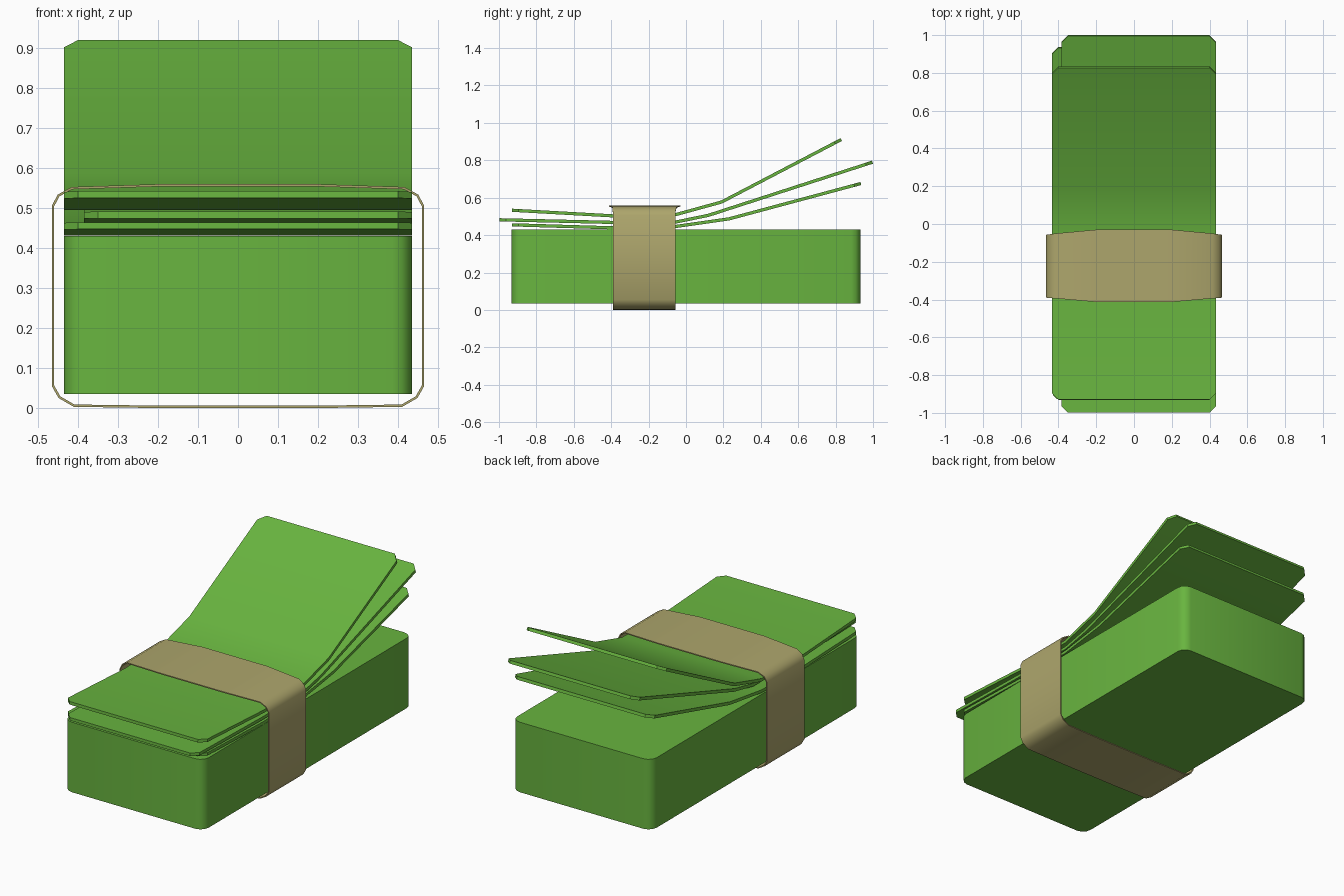
import bpy, bmesh, math

if "Cube" in bpy.data.objects:
    bpy.data.objects.remove(bpy.data.objects["Cube"])


def material(name, color):
    m = bpy.data.materials.new(name)
    m.diffuse_color = (*color, 1)
    m.use_nodes = True
    m.node_tree.nodes["Principled BSDF"].inputs["Base Color"].default_value = m.diffuse_color
    return m


GREEN = material("note_green", (0.14, 0.46, 0.05))
TAN = material("band_tan", (0.42, 0.38, 0.15))


def finish(bm, name, mat, thickness=0, offset=0):
    bmesh.ops.recalc_face_normals(bm, faces=bm.faces)
    me = bpy.data.meshes.new(name)
    bm.to_mesh(me)
    bm.free()
    ob = bpy.data.objects.new(name, me)
    bpy.context.collection.objects.link(ob)
    me.materials.append(mat)
    bpy.ops.object.select_all(action='DESELECT')
    ob.select_set(True)
    bpy.context.view_layer.objects.active = ob
    if thickness:
        s = ob.modifiers.new("thickness", 'SOLIDIFY')
        s.thickness, s.offset = thickness, offset
        bpy.ops.object.modifier_apply(modifier=s.name)
    bpy.ops.object.shade_smooth_by_angle(angle=math.radians(40))
    return ob


def strip(bm, rows, closed=False):
    # skin quads between successive pairs of points
    vs = [[bm.verts.new(p) for p in r] for r in rows]
    pairs = list(zip(vs, vs[1:])) + ([(vs[-1], vs[0])] if closed else [])
    for a, b in pairs:
        bm.faces.new((a[0], a[1], b[1], b[0]))


# solid stack of notes with rounded vertical corners
bm = bmesh.new()
bmesh.ops.create_cube(bm, size=1)
for v in bm.verts:
    v.co = (v.co.x * 0.87, v.co.y * 1.865, 0.2325 + v.co.z * 0.395)
upright = [e for e in bm.edges if abs(e.verts[0].co.z - e.verts[1].co.z) > 0.1]
bmesh.ops.bevel(bm, geom=upright, offset=0.05, segments=3, profile=0.5, affect='EDGES')
finish(bm, "note_stack", GREEN)


# loose bent notes: a y-z profile swept across x, with clipped corners
def note(name, x0, x1, profile, thick=0.017, clip=0.035):
    def towards(a, b):
        t = clip / abs(b[0] - a[0])
        return (a[0] + (b[0] - a[0]) * t, a[1] + (b[1] - a[1]) * t)

    pts = [profile[0], towards(profile[0], profile[1]), *profile[1:-1],
           towards(profile[-1], profile[-2]), profile[-1]]
    rows = []
    for i, (y, z) in enumerate(pts):
        c = clip if i in (0, len(pts) - 1) else 0
        rows.append(((x0 + c, y, z), (x1 - c, y, z)))
    bm = bmesh.new()
    strip(bm, rows)
    finish(bm, name, GREEN, thick)


note("top_note", -0.435, 0.435,
     [(-0.93, 0.533), (-0.39, 0.503), (-0.05, 0.511), (0.19, 0.577), (0.83, 0.911)])
note("middle_note", -0.385, 0.435,
     [(-0.998, 0.482), (-0.39, 0.468), (-0.05, 0.471), (0.12, 0.506), (0.997, 0.790)])
note("lower_note", -0.435, 0.435,
     [(-0.93, 0.455), (-0.39, 0.439), (-0.05, 0.447), (0.23, 0.487), (0.935, 0.676)])

# paper band: rounded loop in x-z, flaring wider over the top
half = [(0.2, 0.0, -0.39, -0.057), (0.41, 0.003, -0.39, -0.057), (0.448, 0.025, -0.39, -0.057),
        (0.465, 0.055, -0.39, -0.057), (0.465, 0.505, -0.39, -0.057),
        (0.45, 0.533, -0.392, -0.055), (0.415, 0.552, -0.394, -0.05),
        (0.2, 0.559, -0.413, -0.03)]
loop = half + [(-x, z, a, b) for x, z, a, b in reversed(half)]
bm = bmesh.new()
strip(bm, [((x, a, z), (x, b, z)) for x, z, a, b in loop], closed=True)
finish(bm, "paper_band", TAN, 0.006, -1)
